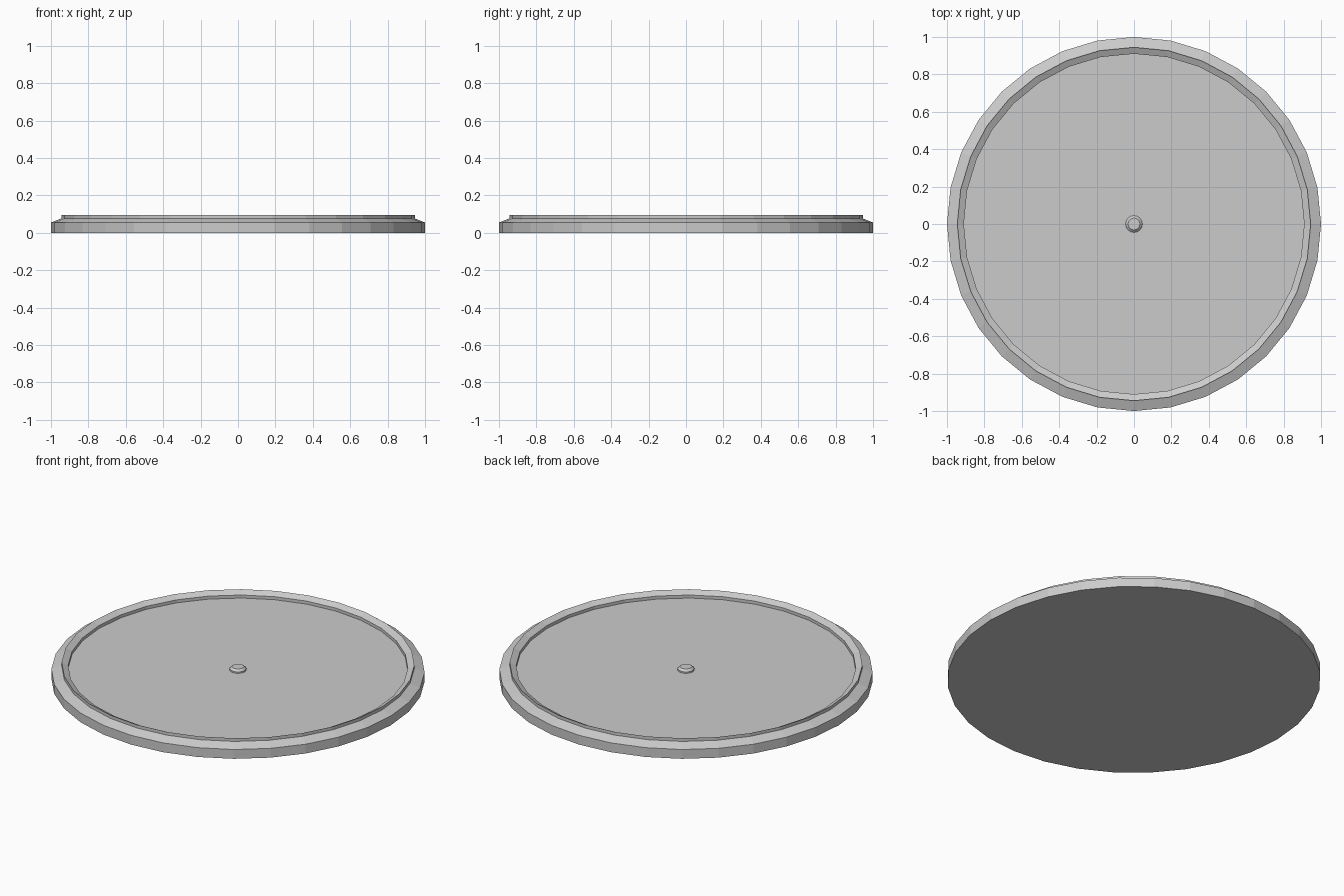
import bpy, bmesh, math

if "Cube" in bpy.data.objects:
    bpy.data.objects.remove(bpy.data.objects["Cube"])

def lathe(name, profile, sides):
    """Revolve (radius, z) points into a closed solid with flat end caps."""
    bm = bmesh.new()
    rings = [[bm.verts.new((r * math.cos(2 * math.pi * i / sides),
                            r * math.sin(2 * math.pi * i / sides), z))
              for i in range(sides)] for r, z in profile]
    for low, high in zip(rings, rings[1:]):
        for i in range(sides):
            j = (i + 1) % sides
            bm.faces.new((low[i], low[j], high[j], high[i]))
    bm.faces.new(rings[0][::-1])
    bm.faces.new(rings[-1])
    mesh = bpy.data.meshes.new(name)
    bm.to_mesh(mesh)
    bm.free()
    ob = bpy.data.objects.new(name, mesh)
    bpy.context.collection.objects.link(ob)
    return ob

# Round plate: bevelled edge, raised lip, recessed floor
lathe("plate", [(1, 0), (1, 0.055), (0.945, 0.077), (0.945, 0.096),
                (0.91, 0.078), (0.91, 0.06)], 32)

# Small tapered centre pin
lathe("centre_pin", [(0.045, 0.055), (0.045, 0.068), (0.032, 0.08)], 16)
